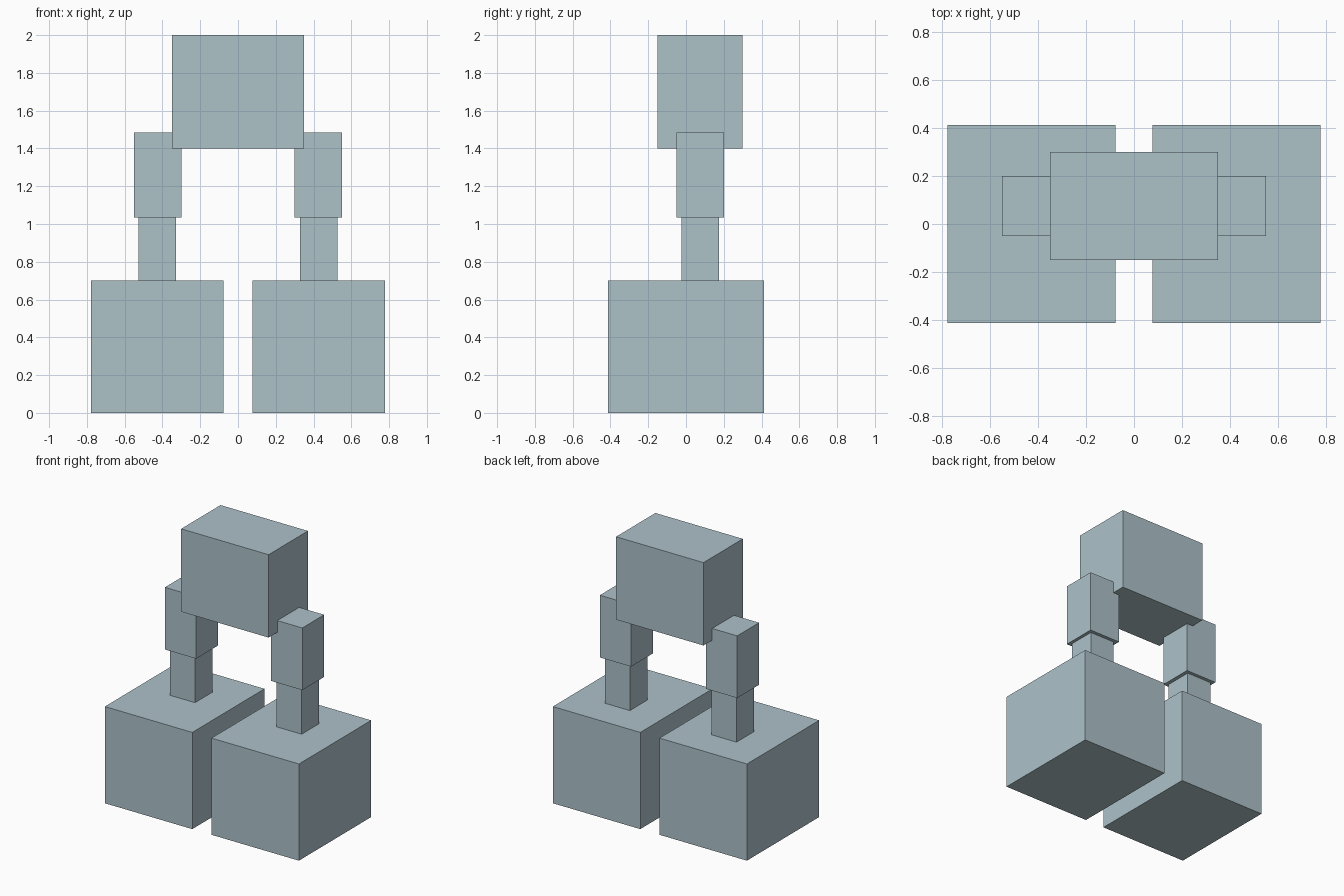
import bpy

if "Cube" in bpy.data.objects:
    bpy.data.objects.remove(bpy.data.objects["Cube"])

paint = bpy.data.materials.new("pale_blue_grey")
paint.diffuse_color = (0.418, 0.539, 0.584, 1.0)
paint.use_nodes = True
paint.node_tree.nodes["Principled BSDF"].inputs["Base Color"].default_value = paint.diffuse_color


def box(name, x, y, z):
    """Box spanning the (min, max) pairs along each axis."""
    bpy.ops.mesh.primitive_cube_add(size=1, location=[(a + b) / 2 for a, b in (x, y, z)])
    ob = bpy.context.object
    ob.name = name
    ob.scale = [b - a for a, b in (x, y, z)]
    bpy.ops.object.transform_apply(location=False, rotation=False, scale=True)
    ob.data.materials.append(paint)
    return ob


# Body block bridging the two legs
box("body", (-0.35, 0.35), (-0.15, 0.30), (1.40, 2.0))

# Legs: thigh, thinner shin and a large block foot on each side
for side, s in (("left", -1), ("right", 1)):
    def span(inner, outer):
        return tuple(sorted((s * inner, s * outer)))

    box(side + "_thigh", span(0.30, 0.55), (-0.05, 0.20), (1.035, 1.485))
    box(side + "_shin", span(0.327, 0.527), (-0.025, 0.175), (0.70, 1.035))
    box(side + "_foot", span(0.077, 0.777), (-0.413, 0.413), (0.0, 0.70))
